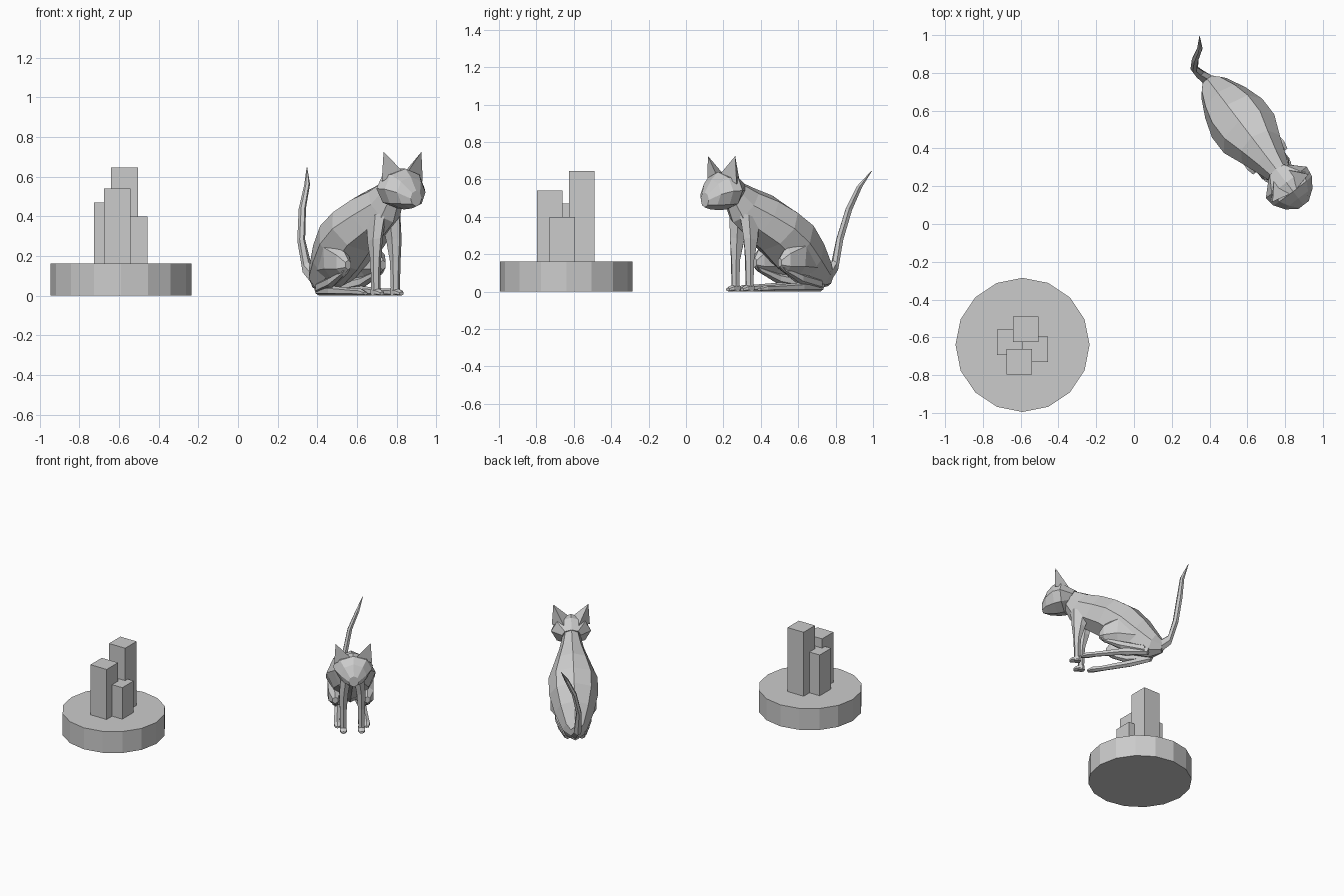
import bpy, bmesh
from math import sin, cos, tau
from mathutils import Vector

# Cat frame: s = forward, t = towards its left side, z = up
ORIGIN = Vector((0.60, 0.49, 0))
FWD = Vector((0.607, -0.795, 0))
LEFT = Vector((0.795, 0.607, 0))


def place(s, t, z):
    return ORIGIN + FWD * s + LEFT * t + Vector((0, 0, z))


def finish(name, bm):
    bmesh.ops.recalc_face_normals(bm, faces=bm.faces)
    me = bpy.data.meshes.new(name)
    bm.to_mesh(me)
    bm.free()
    ob = bpy.data.objects.new(name, me)
    bpy.context.collection.objects.link(ob)
    return ob


def loft(name, rings, n=8, side=1):
    """Each ring: upper point s, z; lower point s, z; half width; sideways offset."""
    bm = bmesh.new()
    loops = []
    for s1, z1, s2, z2, hw, t in rings:
        loop = []
        for k in range(n):
            c, d = cos(tau * k / n), sin(tau * k / n)
            s = (s1 + s2) / 2 + c * (s1 - s2) / 2
            z = (z1 + z2) / 2 + c * (z1 - z2) / 2
            loop.append(bm.verts.new(place(s, side * (t + d * hw), z)))
        loops.append(loop)
    for a, b in zip(loops, loops[1:]):
        for k in range(n):
            j = (k + 1) % n
            bm.faces.new((a[k], a[j], b[j], b[k]))
    bm.faces.new(loops[0])
    bm.faces.new(loops[-1])
    return finish(name, bm)


# Round plinth
bpy.ops.mesh.primitive_cylinder_add(vertices=16, radius=0.355, depth=0.162,
                                    location=(-0.59, -0.64, 0.081))
bpy.context.object.name = "round_base"

# Four square pillars on the plinth
for i, (x, y, top) in enumerate([(-0.572, -0.558, 0.645), (-0.608, -0.728, 0.54),
                                 (-0.658, -0.627, 0.47), (-0.523, -0.662, 0.40)]):
    h = top - 0.16
    bpy.ops.mesh.primitive_cube_add(size=1, location=(x, y, 0.16 + h / 2))
    bpy.context.object.scale = (0.135, 0.135, h)
    bpy.context.object.name = f"pillar_{i + 1}"

# Torso from rump to neck
loft("torso", [
    (-0.36, 0.12, -0.34, 0.03, 0.03, 0),
    (-0.33, 0.17, -0.25, 0.01, 0.085, 0),
    (-0.26, 0.29, -0.12, 0.05, 0.135, 0),
    (-0.177, 0.39, 0.00, 0.13, 0.168, 0),
    (-0.07, 0.455, 0.10, 0.22, 0.168, 0),
    (0.037, 0.514, 0.20, 0.29, 0.125, 0),
    (0.15, 0.55, 0.30, 0.37, 0.085, 0),
    (0.226, 0.578, 0.335, 0.455, 0.065, 0),
    (0.29, 0.60, 0.36, 0.49, 0.055, 0)])

# Head
loft("head", [
    (0.25, 0.59, 0.29, 0.49, 0.065, 0),
    (0.34, 0.64, 0.34, 0.44, 0.137, 0),
    (0.40, 0.64, 0.39, 0.435, 0.128, 0),
    (0.445, 0.60, 0.455, 0.44, 0.09, 0),
    (0.49, 0.53, 0.49, 0.45, 0.035, 0)])

# Tail
loft("tail", [
    (-0.35, 0.14, -0.34, 0.04, 0.035, 0),
    (-0.385, 0.17, -0.405, 0.10, 0.028, -0.015),
    (-0.415, 0.285, -0.455, 0.275, 0.02, -0.022),
    (-0.45, 0.445, -0.49, 0.435, 0.018, 0.012),
    (-0.485, 0.565, -0.515, 0.555, 0.015, 0.065),
    (-0.551, 0.646, -0.554, 0.644, 0.002, 0.104)], n=6)

for side, word in ((1, "left"), (-1, "right")):
    # Ear
    bm = bmesh.new()
    vs = [bm.verts.new(place(s, side * t, z)) for s, t, z in
          [(0.377, 0.12, 0.725), (0.40, 0.02, 0.63), (0.375, 0.13, 0.575), (0.29, 0.045, 0.59)]]
    for f in ((0, 1, 2), (0, 2, 3), (0, 3, 1), (1, 3, 2)):
        bm.faces.new([vs[k] for k in f])
    finish(word + "_ear", bm)
    # Front leg and paw
    loft(word + "_front_leg", [
        (0.29, 0.42, 0.15, 0.38, 0.04, 0.045),
        (0.275, 0.29, 0.18, 0.27, 0.035, 0.06),
        (0.262, 0.17, 0.21, 0.17, 0.027, 0.062),
        (0.258, 0.04, 0.215, 0.04, 0.024, 0.062),
        (0.262, 0.0, 0.21, 0.0, 0.024, 0.062)], 6, side)
    loft(word + "_front_paw", [
        (0.22, 0.04, 0.22, 0.0, 0.024, 0.062),
        (0.265, 0.034, 0.265, 0.0, 0.028, 0.062),
        (0.288, 0.02, 0.288, 0.002, 0.016, 0.062)], 6, side)
    # Haunch, shin and hind foot
    loft(word + "_haunch", [
        (-0.20, 0.27, -0.20, 0.08, 0.04, 0.075),
        (-0.08, 0.30, -0.06, 0.08, 0.055, 0.11),
        (0.03, 0.24, 0.03, 0.10, 0.045, 0.115),
        (0.07, 0.18, 0.07, 0.13, 0.02, 0.11)], 6, side)
    loft(word + "_shin", [
        (0.07, 0.14, 0.03, 0.10, 0.022, 0.11),
        (-0.08, 0.10, -0.08, 0.04, 0.028, 0.10),
        (-0.24, 0.07, -0.24, 0.01, 0.025, 0.06)], 6, side)
    loft(word + "_hind_foot", [
        (-0.27, 0.05, -0.25, 0.0, 0.022, 0.05),
        (-0.10, 0.05, -0.10, 0.0, 0.026, 0.085),
        (0.10, 0.036, 0.10, 0.002, 0.022, 0.10),
        (0.16, 0.036, 0.16, 0.0, 0.027, 0.10),
        (0.20, 0.02, 0.20, 0.004, 0.016, 0.10)], 6, side)
